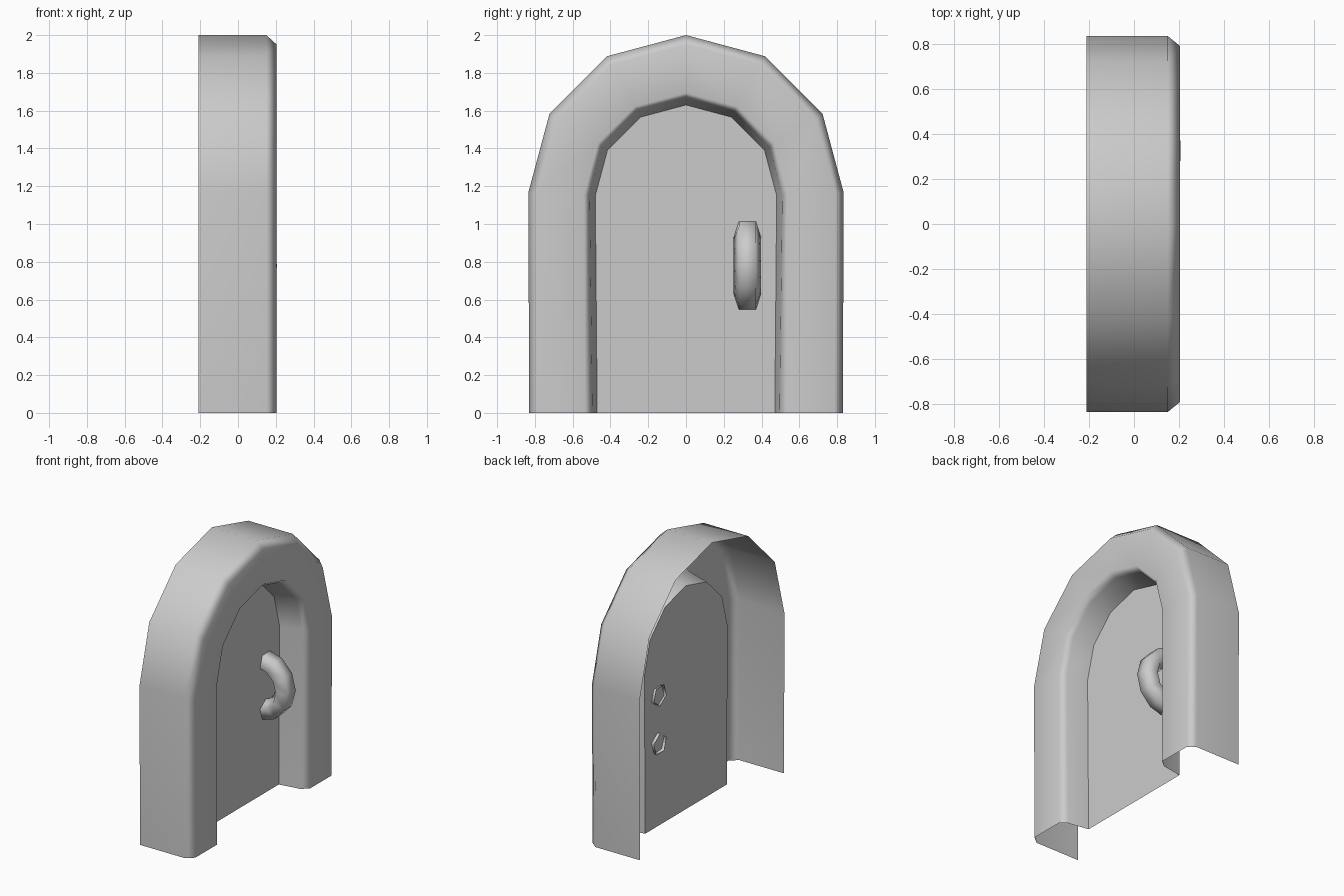
import bpy
from math import sin, cos, pi

if "Cube" in bpy.data.objects:
    bpy.data.objects.remove(bpy.data.objects["Cube"])


def add_mesh(name, verts, faces, smooth=True):
    mesh = bpy.data.meshes.new(name)
    mesh.from_pydata(verts, [], faces)
    mesh.polygons.foreach_set("use_smooth", [smooth] * len(mesh.polygons))
    mesh.update()
    obj = bpy.data.objects.new(name, mesh)
    bpy.context.collection.objects.link(obj)
    return obj


def arch(x, foot, radius, spring):
    """Arch outline in the YZ plane: two feet and a six-segment half circle."""
    curve = [(x, radius * cos(i * pi / 6), spring + radius * sin(i * pi / 6))
             for i in range(7)]
    return [(x, foot, 0)] + curve + [(x, -foot, 0)]


def bridge(rings, closed=False):
    """Quads between consecutive rows of equal length."""
    n = len(rings[0])
    faces = []
    for r in range(len(rings) - 1):
        for i in range(n if closed else n - 1):
            j = (i + 1) % n
            faces.append((r * n + i, r * n + j, (r + 1) * n + j, (r + 1) * n + i))
    return [v for ring in rings for v in ring], faces


# Frame: open-backed shell, outer wall -> bevel -> front -> bevel -> jamb
sections = [
    (-0.21, 0.83, 0.835, 1.165),
    (0.15, 0.83, 0.835, 1.165),
    (0.205, 0.785, 0.79, 1.16),
    (0.205, 0.535, 0.54, 1.155),
    (0.155, 0.495, 0.51, 1.155),
    (0.0, 0.47, 0.48, 1.15),
]
verts, faces = bridge([arch(*s) for s in sections])
frame = add_mesh("door_frame", verts, [f[::-1] for f in faces])
frame.modifiers.new("normals", 'WEIGHTED_NORMAL')

# Door panel: single flat sheet at the back of the jamb
panel = arch(0.0, 0.47, 0.48, 1.15)
add_mesh("door_panel", panel, [tuple(range(len(panel)))], smooth=False)

# Handle: half ring with a five-sided section, open ends through the panel
R, r, seg = 0.178, 0.076, 6
rings = []
for k in range(seg + 1):
    a = -pi / 2 + k * pi / seg
    ring = []
    for i in range(5):
        b = pi + i * 2 * pi / 5
        d = R + r * cos(b)
        ring.append((-0.02 + 0.95 * d * cos(a), 0.325 + r * sin(b), 0.78 + d * sin(a)))
    rings.append(ring)
verts, faces = bridge(rings, closed=True)
add_mesh("door_handle", verts, [f[::-1] for f in faces])
